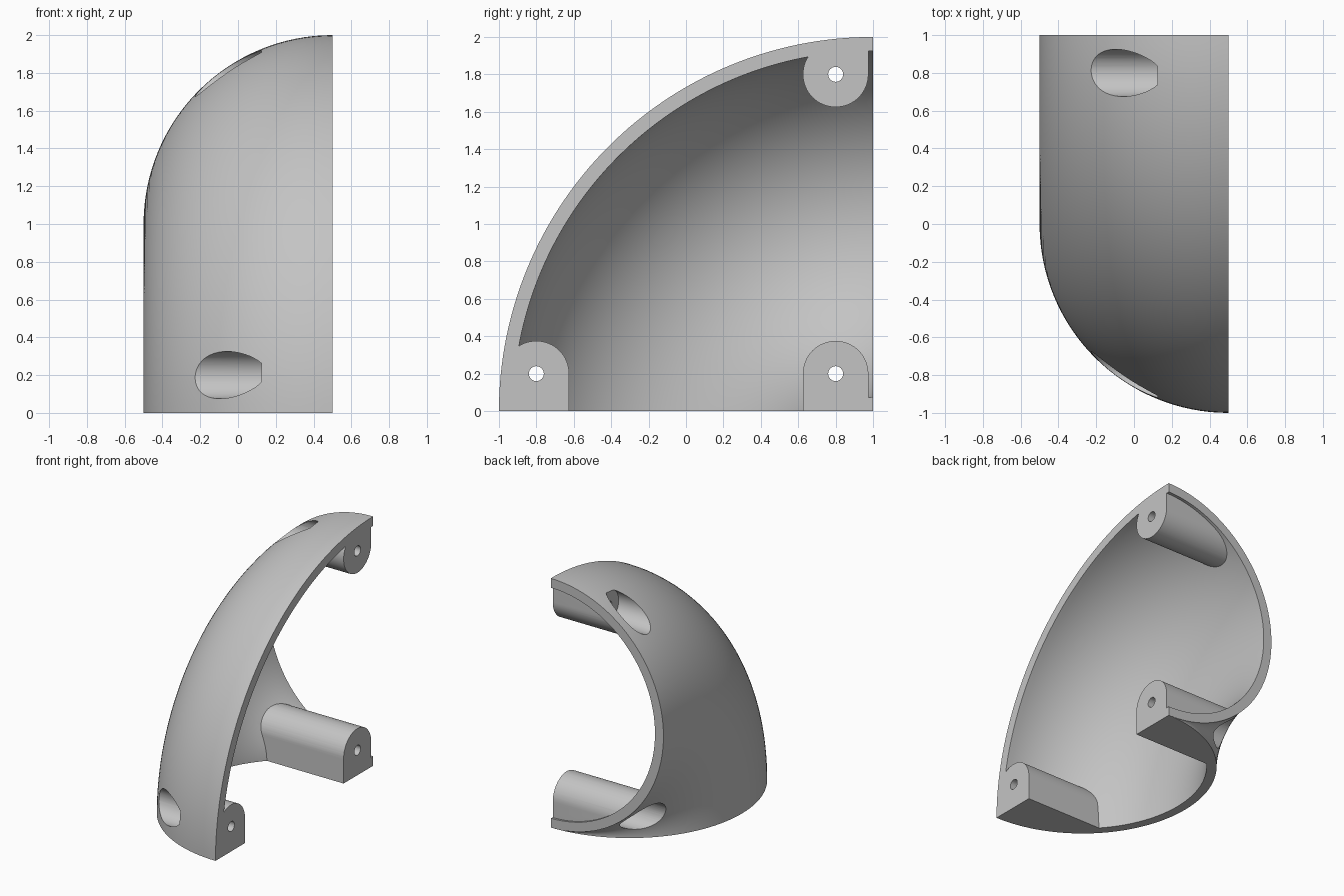
import bpy, bmesh, math

cube = bpy.data.objects.get("Cube")
if cube:
    bpy.data.objects.remove(cube, do_unlink=True)

grey = bpy.data.materials.new("plain_grey")
grey.use_nodes = True
COLOUR = (0.55, 0.55, 0.55, 1)
grey.diffuse_color = COLOUR
grey.node_tree.nodes["Principled BSDF"].inputs["Base Color"].default_value = COLOUR

FACE = 0.5      # x of the open flat side
WALL = 0.075
BOSS = 0.175    # boss radius


def finish(name, bm):
    bmesh.ops.remove_doubles(bm, verts=bm.verts, dist=1e-5)
    bmesh.ops.recalc_face_normals(bm, faces=bm.faces)
    mesh = bpy.data.meshes.new(name)
    bm.to_mesh(mesh)
    bm.free()
    mesh.materials.append(grey)
    ob = bpy.data.objects.new(name, mesh)
    bpy.context.collection.objects.link(ob)
    return ob


def sweep(name, profile, start, end, steps):
    """Turn an (x, radius) profile about the x-parallel axis at y = 1, z = 0."""
    bm = bmesh.new()
    rings = []
    for i in range(steps + 1):
        a = math.radians(start + (end - start) * i / steps)
        rings.append([bm.verts.new((x, 1 - r * math.cos(a), r * math.sin(a)))
                      for x, r in profile])
    n = len(profile)
    for p, q in zip(rings, rings[1:]):
        for j in range(n):
            k = (j + 1) % n
            bm.faces.new((p[j], p[k], q[k], q[j]))
    bm.faces.new(rings[0])
    bm.faces.new(rings[-1])
    return finish(name, bm)


def half_circle(radius, steps=64):
    angles = [math.pi * i / steps for i in range(steps + 1)]
    return [(FACE - radius * math.sin(t), 1 - radius * math.cos(t)) for t in angles]


def prism(name, outline, x0, x1):
    """Extrude a (y, z) outline along x."""
    bm = bmesh.new()
    near = [bm.verts.new((x0, y, z)) for y, z in outline]
    far = [bm.verts.new((x1, y, z)) for y, z in outline]
    n = len(outline)
    for j in range(n):
        k = (j + 1) % n
        bm.faces.new((near[j], near[k], far[k], far[j]))
    bm.faces.new(near)
    bm.faces.new(far)
    return finish(name, bm)


def arc(y, z, radius, start, end, steps):
    angles = [math.radians(start + (end - start) * i / steps) for i in range(steps + 1)]
    return [(y + radius * math.cos(a), z + radius * math.sin(a)) for a in angles]


def cut(ob, tool):
    mod = ob.modifiers.new("cut", "BOOLEAN")
    mod.operation = "DIFFERENCE"
    mod.solver = "EXACT"
    mod.object = tool
    bpy.ops.object.select_all(action="DESELECT")
    bpy.context.view_layer.objects.active = ob
    ob.select_set(True)
    bpy.ops.object.modifier_apply(modifier=mod.name)
    bpy.data.objects.remove(tool, do_unlink=True)


# Curved outer body and the hollow inside it
shell = sweep("curved_shell", half_circle(1), 0, 90, 64)
inner = 1 - WALL
hollow = sweep("hollow", half_circle(inner) + [(0.6, 1 + inner), (0.6, 1 - inner)],
               -6, 96, 72)

# Bosses kept solid: two rounded on top, one rounded below and open to the roof
centres = [(-0.8, 0.2), (0.8, 0.2), (0.8, 1.8)]
for y, z in centres[:2]:
    outline = arc(y, z, BOSS, 0, 180, 32) + [(y - BOSS, -1), (y + BOSS, -1)]
    cut(hollow, prism("boss", outline, -1, 0.7))
y, z = centres[2]
outline = arc(y, z, BOSS, 90, 360, 48) + [(y + BOSS, 2.3), (y, 2.3)]
cut(hollow, prism("boss", outline, -1, 0.7))
cut(shell, hollow)

# Screw holes with wide recesses from the outside
for y, z in centres:
    cut(shell, prism("recess", arc(y, z, 0.125, 0, 352.5, 47), -1, 0.125))
    cut(shell, prism("screw_hole", arc(y, z, 0.04, 0, 345, 23), -0.9, 0.8))

bpy.ops.object.select_all(action="DESELECT")
shell.select_set(True)
bpy.context.view_layer.objects.active = shell
bpy.ops.object.shade_smooth_by_angle(angle=math.radians(25))
